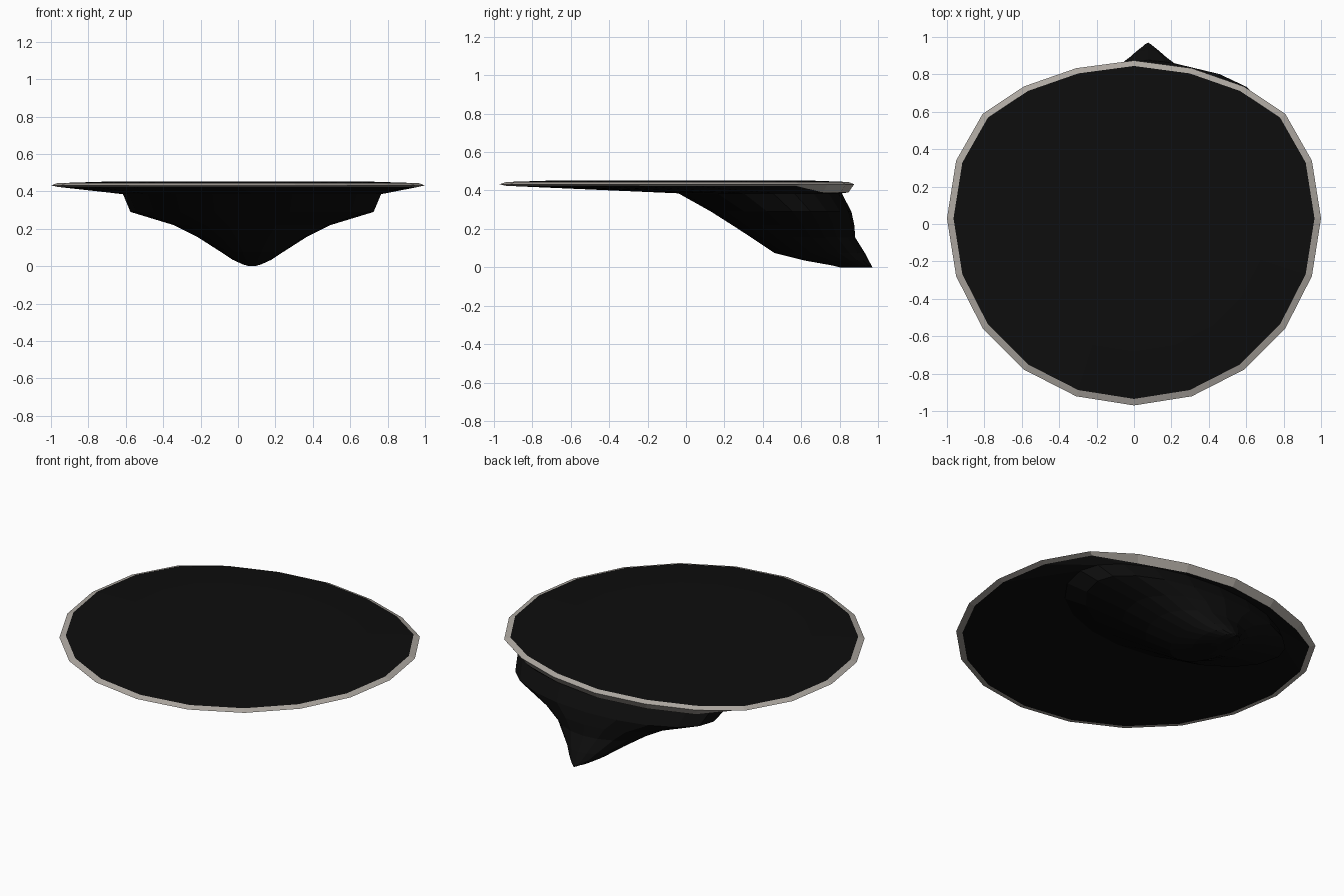
import bpy, bmesh, math

if "Cube" in bpy.data.objects:
    bpy.data.objects.remove(bpy.data.objects["Cube"])

N = 20


def material(name, rgb):
    m = bpy.data.materials.new(name)
    m.diffuse_color = (*rgb, 1)
    m.use_nodes = True
    m.node_tree.nodes["Principled BSDF"].inputs["Base Color"].default_value = m.diffuse_color
    return m


black = material("near_black", (0.004, 0.004, 0.004))
grey = material("warm_grey", (0.42, 0.39, 0.355))


def outline(scale, z, back_z=None):
    """Twenty-sided plate outline, flattened towards the back."""
    pts = []
    for k in range(N):
        a = 2 * math.pi * k / N
        s = math.sin(a)
        sy = s
        if s > 0.5:
            sy = s * (1 - 0.16 * min(1, (s - 0.45) / 0.45))
        y = 0.03 + scale * sy if s <= 0 else 0.03 + (scale if s < 0.9 else scale + 0.005) * sy
        zz = back_z if back_z is not None and s > 0.75 else z
        pts.append((scale * math.cos(a), y, zz))
    return pts


def hull_ring(z, half, front, back):
    """Off-centre egg-shaped section of the underside."""
    c = front + 0.58 * (back - front)
    pts = []
    for k in range(N):
        a = 2 * math.pi * k / N
        s = math.sin(a)
        y = c + s * ((back - c) if s > 0 else (c - front))
        pts.append((0.075 + half * math.cos(a), y, z))
    return pts


def loft(name, rings, mat, cap_start=False, cap_end=False):
    bm = bmesh.new()
    loops = [[bm.verts.new(p) for p in r] for r in rings]
    for a, b in zip(loops, loops[1:]):
        for i in range(N):
            j = (i + 1) % N
            bm.faces.new((a[i], b[i], b[j], a[j]))
    if cap_start:
        bm.faces.new(loops[0])
    if cap_end:
        bm.faces.new(loops[-1][::-1])
    me = bpy.data.meshes.new(name)
    bm.to_mesh(me)
    bm.free()
    me.materials.append(mat)
    ob = bpy.data.objects.new(name, me)
    bpy.context.collection.objects.link(ob)
    return ob


# Shallow top surface
loft("top_plate", [outline(0.71, 0.452), outline(0.965, 0.444)], black, cap_start=True)

# Bevelled rim, with its underside dropping at the back
under_edge = outline(0.965, 0.424, 0.39)
loft("rim", [outline(0.965, 0.444), outline(1.0, 0.432), under_edge], grey)

# Sloping underside and tapering keel with a pointed back tip
sections = [
    (0.385, 0.69, -0.04, 0.81),
    (0.29, 0.65, 0.13, 0.86),
    (0.22, 0.42, 0.24, 0.875),
    (0.155, 0.29, 0.34, 0.88),
    (0.075, 0.165, 0.46, 0.93),
    (0.035, 0.105, 0.62, 0.95),
    (0.01, 0.05, 0.76, 0.965),
    (0.0, 0.015, 0.80, 0.97),
]
loft("underside_keel", [under_edge] + [hull_ring(*s) for s in sections], black, cap_end=True)
